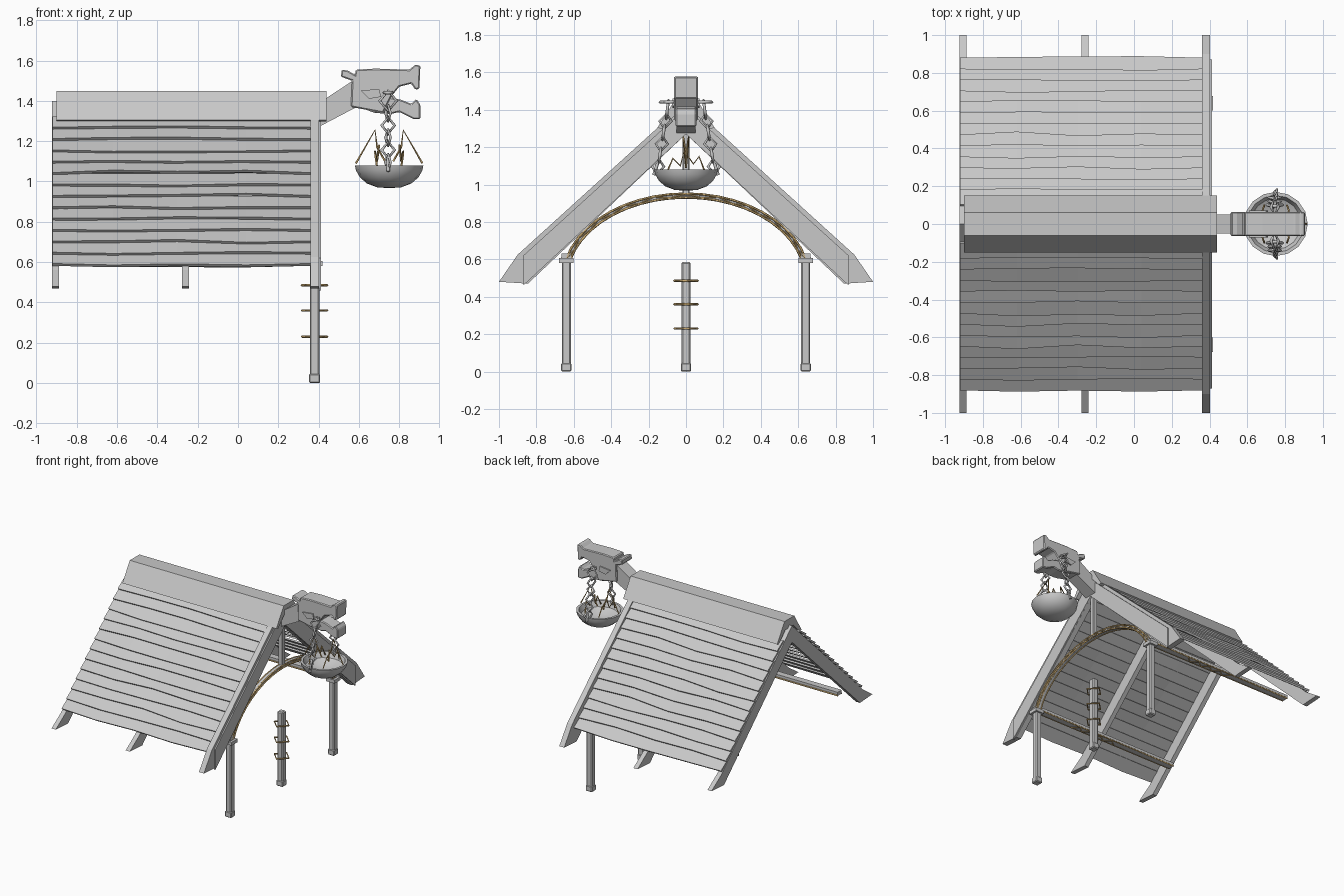
import bpy, bmesh, math, random
from mathutils import Vector

if "Cube" in bpy.data.objects:
    bpy.data.objects.remove(bpy.data.objects["Cube"])
random.seed(4)

def material(name, rgb):
    m = bpy.data.materials.new(name)
    m.diffuse_color = (*rgb, 1)
    m.use_nodes = True
    m.node_tree.nodes["Principled BSDF"].inputs["Base Color"].default_value = m.diffuse_color
    return m

GREY = material("weathered grey", (0.58, 0.58, 0.58))
GOLD = material("dull gold", (0.62, 0.42, 0.17))

def finish(name, bm, mat=GREY):
    bmesh.ops.recalc_face_normals(bm, faces=bm.faces)
    me = bpy.data.meshes.new(name)
    bm.to_mesh(me)
    bm.free()
    me.materials.append(mat)
    ob = bpy.data.objects.new(name, me)
    bpy.context.collection.objects.link(ob)
    return ob

def prism(name, pts, axis, lo, hi, mat=GREY, bevel=0):
    """Extrude a profile: axis 'x' takes (y, z) points, axis 'y' takes (x, z)."""
    bm = bmesh.new()
    put = (lambda p, t: (t, p[0], p[1])) if axis == 'x' else (lambda p, t: (p[0], t, p[1]))
    a = [bm.verts.new(put(p, lo)) for p in pts]
    b = [bm.verts.new(put(p, hi)) for p in pts]
    bm.faces.new(a)
    bm.faces.new(b)
    for i in range(len(pts)):
        j = (i + 1) % len(pts)
        bm.faces.new((a[i], a[j], b[j], b[i]))
    ob = finish(name, bm, mat)
    if bevel:
        m = ob.modifiers.new("bevel", 'BEVEL')
        m.width, m.segments = bevel, 1
    return ob

def box(name, x, y, z, bevel=0, mat=GREY):
    return prism(name, [(y[0], z[0]), (y[1], z[0]), (y[1], z[1]), (y[0], z[1])], 'x', *x, mat, bevel)

def rod(name, pts, r, closed=False, mat=GREY):
    cu = bpy.data.curves.new(name, 'CURVE')
    cu.dimensions = '3D'
    cu.bevel_depth, cu.bevel_resolution = r, 0
    cu.use_fill_caps = True
    sp = cu.splines.new('POLY')
    sp.points.add(len(pts) - 1)
    for q, p in zip(sp.points, pts):
        q.co = (*p, 1)
    sp.use_cyclic_u = closed
    cu.materials.append(mat)
    ob = bpy.data.objects.new(name, cu)
    bpy.context.collection.objects.link(ob)
    return ob

def mirrored(half):
    return half + [(-y, z) for y, z in reversed(half) if y > 0.001]

def gable(top, tip):
    """Inverted-V rafter outline: outer line, tips, inner line."""
    outer = top + tip
    left = [(-y, z) for y, z in reversed(outer) if y > 0.001]
    return outer + [(0, 1.27)] + left

# rafters: one raised at the front gable, two under the planks
tip = [(1.0, 0.48), (0.845, 0.47)]
prism("front_rafter", gable([(0, 1.43), (0.15, 1.305), (0.9, 0.625)], tip), 'x', 0.36, 0.403)
for n, x in (("middle_rafter", -0.26), ("back_rafter", -0.905)):
    prism(n, gable([(0, 1.40), (0.88, 0.562)], tip), 'x', x - 0.018, x + 0.018)
prism("gable_board", gable([(0, 1.41), (0.87, 0.62)], [(0.87, 0.46)]), 'x', 0.402, 0.412)

# overlapping wavy roof planks
ANG = math.atan(0.97)
ROWS, PITCH = 13, 0.081
XS = [-0.92, -0.62, -0.3, 0.04, 0.362]

def slope_point(side, x, s, h):
    y = 0.115 + s * math.cos(ANG) + h * math.sin(ANG)
    return (x, side * y, 1.316 - s * math.sin(ANG) + h * math.cos(ANG))

for side, label in ((-1, "front_side"), (1, "rear_side")):
    bm = bmesh.new()
    for r in range(ROWS):
        rings = []
        for i, x in enumerate(XS):
            wave = random.uniform(-0.012, 0.012) if 0 < i < 4 else 0
            lift = 0.012 if i in (1, 3) and 3 < r < 9 else 0.002
            s0, s1 = r * PITCH - 0.012, (r + 1) * PITCH + wave
            ring = ((s0, -0.003), (s1, 0.012 + lift), (s1, -0.004 + lift), (s0, -0.015))
            rings.append([bm.verts.new(slope_point(side, x, s, h)) for s, h in ring])
        for a, b in zip(rings, rings[1:]):
            for k in range(4):
                bm.faces.new((a[k], a[(k + 1) % 4], b[(k + 1) % 4], b[k]))
        bm.faces.new(rings[0])
        bm.faces.new(rings[-1])
    finish("roof_planks_" + label, bm)

# ridge cap
cap = [(0.06, 1.45), (0.152, 1.305), (0.13, 1.297), (0.05, 1.38)]
prism("ridge_cap", mirrored(cap), 'x', -0.9, 0.44)

# posts with caps and feet
for y, n, top in ((-0.64, "left_post", 0.6), (0.64, "right_post", 0.6), (0, "centre_post", 0.585)):
    box(n, (0.356, 0.404), (y - 0.024, y + 0.024), (0, top), 0.007)
    box(n + "_foot", (0.352, 0.408), (y - 0.028, y + 0.028), (0, 0.046), 0.006)
    if y:
        box(n + "_cap", (0.344, 0.419), (y - 0.038, y + 0.038), (0.58, 0.606))

# king post above the arch
box("king_post", (0.362, 0.398), (-0.018, 0.018), (0.94, 1.3), 0.004)

# gold diamond rings on the centre post
for k, z in enumerate((0.23, 0.36, 0.485)):
    rod(f"post_ring_{k}", [(0.443, 0, z), (0.38, 0.063, z), (0.317, 0, z), (0.38, -0.063, z)],
        0.006, True, GOLD)

# arch with gold edging and lacing
def arc(a, rad):
    return (math.cos(a) * (0.65 + rad), 0.488 + math.sin(a) * (0.453 + rad))

N = 20
angles = [0.25 + (math.pi - 0.5) * i / N for i in range(N + 1)]
prism("arch", [arc(a, 0.012) for a in angles] + [arc(a, -0.012) for a in reversed(angles)],
      'x', 0.367, 0.395)
for k, rad in enumerate((0.011, -0.011)):
    for x in (0.366, 0.396):
        rod(f"arch_edging_{k}", [(x, *arc(a, rad)) for a in angles], 0.006, False, GOLD)
rod("arch_lacing", [(0.398, *arc(a, 0.009 * (-1) ** i)) for i, a in enumerate(angles)], 0.004, False, GOLD)

# long wall beams under the roof, edged in gold
for s in (-1, 1):
    y0, y1 = sorted((s * 0.615, s * 0.665))
    box("wall_beam", (-0.89, 0.4), (y0, y1), (0.604, 0.632))
    for y in (y0, y1):
        rod("beam_edging", [(-0.89, y, 0.606), (0.36, y, 0.606)], 0.006, False, GOLD)
    zig = [(-0.36 + 0.05 * i, s * (0.64 + 0.02 * (-1) ** i), 0.602) for i in range(9)]
    rod("beam_lacing", zig, 0.004, False, GOLD)

# carved beast head on the ridge end
prism("neck", [(0.40, 1.27), (0.40, 1.40), (0.44, 1.415), (0.57, 1.50), (0.59, 1.37)], 'y', -0.05, 0.05)
prism("head", [(0.56, 1.37), (0.565, 1.5), (0.51, 1.52), (0.515, 1.555), (0.545, 1.55), (0.58, 1.53),
               (0.585, 1.555), (0.68, 1.56), (0.85, 1.555), (0.88, 1.58), (0.905, 1.575),
               (0.9, 1.46), (0.88, 1.455), (0.86, 1.485), (0.80, 1.47), (0.76, 1.42),
               (0.72, 1.34)], 'y', -0.063, 0.063, GREY, 0.006)
prism("lower_jaw", [(0.58, 1.375), (0.68, 1.34), (0.76, 1.335), (0.80, 1.345), (0.87, 1.31), (0.905, 1.31),
                    (0.905, 1.38), (0.885, 1.41), (0.86, 1.385), (0.81, 1.405), (0.70, 1.43)],
      'y', -0.055, 0.055, GREY, 0.006)
for s in (-1, 1):
    prism("cheek_fin", [(0.61, 1.45), (0.70, 1.46), (0.71, 1.42), (0.65, 1.41)], 'y', s * 0.06, s * 0.072)

# chains of diamond links
for s in (-1, 1):
    rod("chain_anchor", [(0.745, s * 0.05, 1.44), (0.765, s * 0.09, 1.44), (0.745, s * 0.14, 1.44),
                         (0.725, s * 0.09, 1.44)], 0.008, True)
    for k in range(6):
        c = Vector((0.745, s * (0.1 + 0.01 * k), 1.40 - 0.061 * k))
        w, h = (0.042 if k == 0 else 0.032), (0.05 if k == 0 else 0.04)
        wide = Vector((w, 0, 0)) if k % 2 == 0 else Vector((0.012, s * w, 0))
        up = Vector((0, -s * 0.006, h))
        rod(f"chain_link_{k}", [c + up, c + wide, c - up, c - wide], 0.008, True)
    rod("bowl_hook", [(0.745, s * 0.15, 1.12), (0.745, s * 0.172, 1.05)], 0.009)

# brazier bowl
bm = bmesh.new()
prof = [(0.0, 0.967), (0.06, 0.971), (0.11, 0.99), (0.145, 1.02), (0.165, 1.055), (0.17, 1.08),
        (0.152, 1.08), (0.135, 1.04), (0.08, 1.01), (0.0, 1.0)]
vs = [bm.verts.new((0.75 + r, 0, z)) for r, z in prof]
es = [bm.edges.new(p) for p in zip(vs, vs[1:])]
bmesh.ops.spin(bm, geom=vs + es, cent=(0.75, 0, 0), axis=(0, 0, 1), angle=2 * math.pi, steps=16)
bmesh.ops.remove_doubles(bm, verts=bm.verts, dist=0.0005)
bowl = finish("brazier_bowl", bm)
bowl.data.shade_smooth()
bowl.data.set_sharp_from_angle(angle=math.radians(35))

# gold flame wires in the bowl
for s in (-1, 1):
    rod("tall_flame_wire", [(0.75 + s * 0.165, 0, 1.09), (0.75 + s * 0.07, s * 0.015, 1.255),
                            (0.75 + s * 0.06, 0, 1.17), (0.75 + s * 0.02, 0, 1.1)], 0.005, False, GOLD)
    rod("low_flame_wire", [(0.75 + s * 0.06, -0.1, 1.07), (0.75 + s * 0.07, -0.07, 1.14),
                           (0.75 + s * 0.06, -0.03, 1.10), (0.75 + s * 0.05, -0.01, 1.18),
                           (0.75 + s * 0.06, 0.04, 1.11), (0.75 + s * 0.07, 0.07, 1.15),
                           (0.75 + s * 0.06, 0.1, 1.07)], 0.005, False, GOLD)
